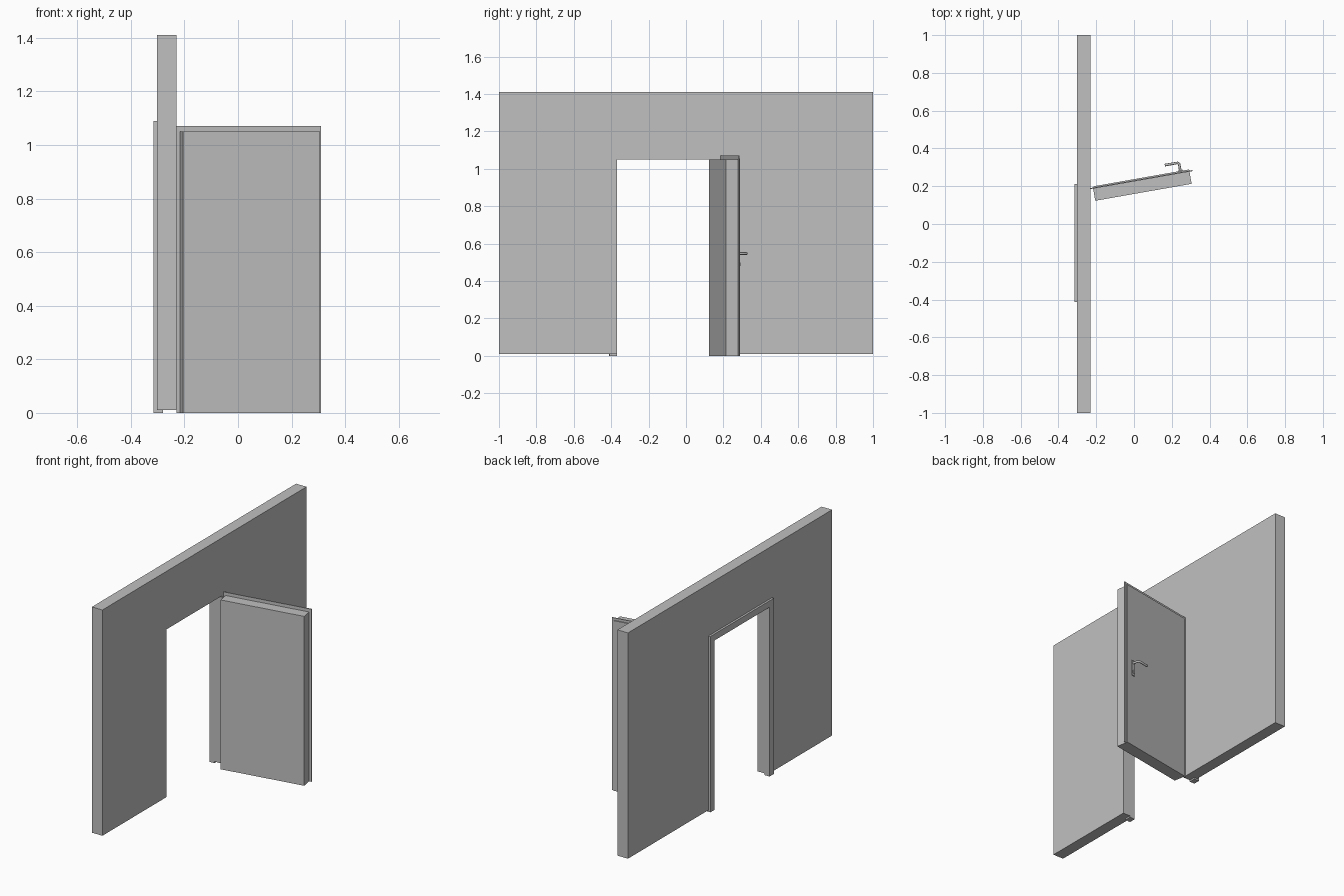
import bpy, bmesh, math
from mathutils import Matrix, Vector

cube = bpy.data.objects.get("Cube")
if cube:
    bpy.data.objects.remove(cube, do_unlink=True)

grey = bpy.data.materials.new("plain grey")
grey.use_nodes = True
colour = (0.53, 0.53, 0.53, 1)
grey.diffuse_color = colour
grey.node_tree.nodes["Principled BSDF"].inputs["Base Color"].default_value = colour


def finish(name, bm, matrix=None):
    bmesh.ops.recalc_face_normals(bm, faces=bm.faces)
    mesh = bpy.data.meshes.new(name)
    bm.to_mesh(mesh)
    bm.free()
    mesh.materials.append(grey)
    obj = bpy.data.objects.new(name, mesh)
    bpy.context.collection.objects.link(obj)
    if matrix:
        obj.matrix_world = matrix
    return obj


def box(name, lo, hi, matrix=None):
    bm = bmesh.new()
    bmesh.ops.create_cube(bm, size=1)
    for v in bm.verts:
        v.co = Vector([a + (b - a) * (c + 0.5) for a, b, c in zip(lo, hi, v.co)])
    return finish(name, bm, matrix)


def arch(name, x0, x1, outer, inner, bottom):
    """Doorway-shaped profile (left, right, top) extruded along x."""
    ol, orr, ot = outer
    il, ir, it = inner
    profile = [(ol, bottom), (il, bottom), (il, it), (ir, it),
               (ir, bottom), (orr, bottom), (orr, ot), (ol, ot)]
    bm = bmesh.new()
    face = bm.faces.new([bm.verts.new((x0, y, z)) for y, z in profile])
    out = bmesh.ops.extrude_face_region(bm, geom=[face])
    moved = [g for g in out["geom"] if isinstance(g, bmesh.types.BMVert)]
    bmesh.ops.translate(bm, verts=moved, vec=(x1 - x0, 0, 0))
    return finish(name, bm)


# Wall with doorway, and the frame with its casing and lining
opening = (-0.37, 0.17, 1.05)
arch("wall", -0.302, -0.23, (-1, 1, 1.41), opening, 0.01)
arch("frame_casing", -0.315, -0.30, (-0.412, 0.212, 1.09), opening, 0)
arch("frame_lining", -0.314, -0.28, (-0.41, 0.21, 1.088), (-0.369, 0.169, 1.049), 0)

# Open door: thick leaf, overlapping lip and back panel
swing = Matrix.Translation((-0.205, 0.123, 0)) @ Matrix.Rotation(math.radians(10), 4, "Z")
box("door_leaf", (0, 0, 0), (0.518, 0.065, 1.05), swing)
box("door_lip", (-0.013, 0.065, 0), (0.534, 0.071, 1.07), swing)
box("door_back_panel", (0.003, 0.071, 0), (0.518, 0.077, 1.055), swing)

# Handle plate, lock cylinder and bent lever
box("handle_plate", (0.46, 0.077, 0.465), (0.482, 0.082, 0.565), swing)
box("lock_cylinder", (0.467, 0.082, 0.48), (0.475, 0.086, 0.5), swing)

curve = bpy.data.curves.new("door_lever", "CURVE")
curve.dimensions = "3D"
curve.bevel_depth = 0.007
curve.bevel_resolution = 2
curve.use_fill_caps = True
spline = curve.splines.new("POLY")
path = [(0.471, 0.08), (0.471, 0.115), (0.464, 0.122), (0.395, 0.122)]
spline.points.add(len(path) - 1)
for point, (u, v) in zip(spline.points, path):
    point.co = (u, v, 0.547, 1)
curve.materials.append(grey)
lever = bpy.data.objects.new("door_lever", curve)
bpy.context.collection.objects.link(lever)
lever.matrix_world = swing
